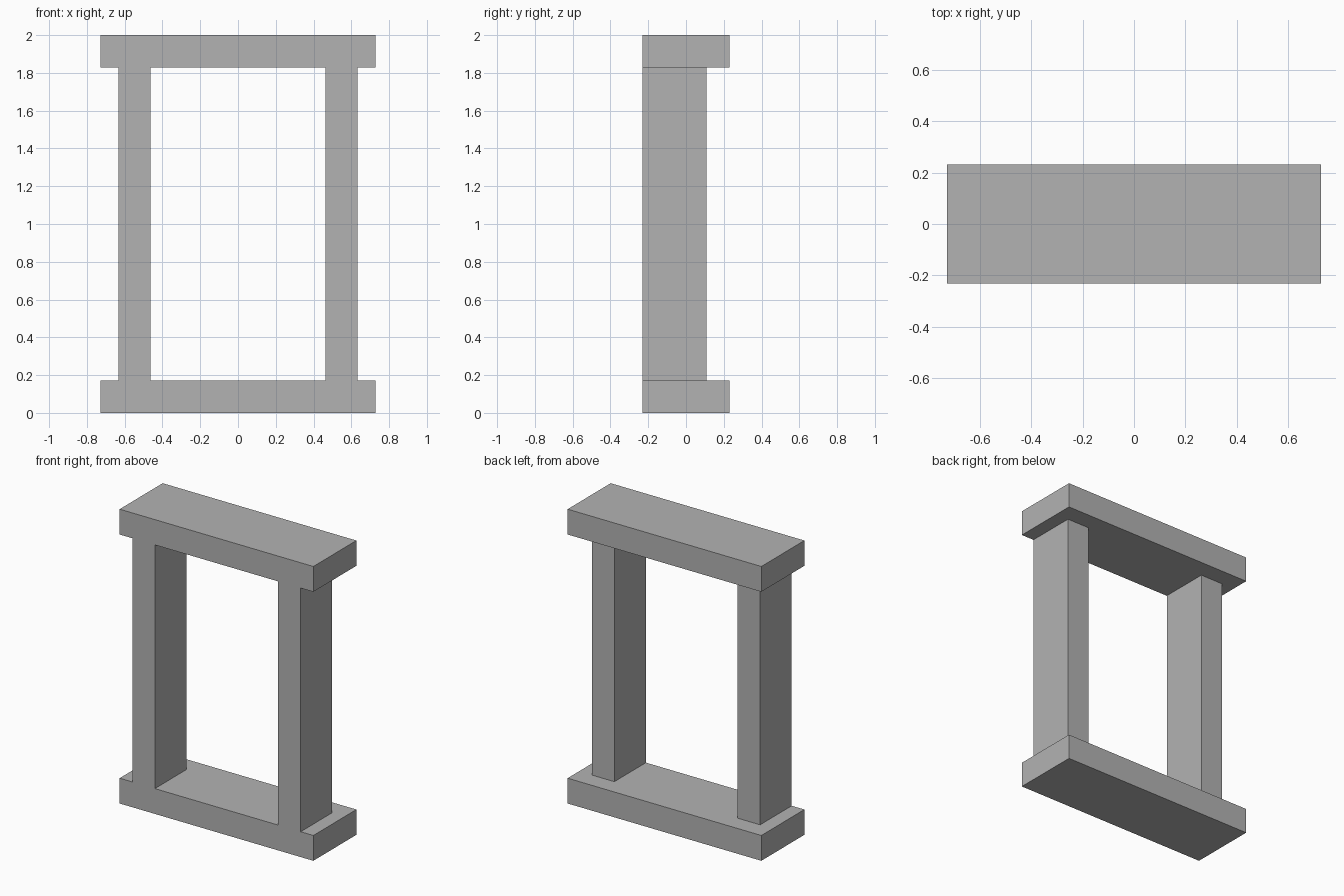
import bpy

# Remove the default cube only
cube = bpy.data.objects.get("Cube")
if cube:
    bpy.data.objects.remove(cube, do_unlink=True)

# Single plain grey
grey = bpy.data.materials.new("plain grey")
grey.use_nodes = True
colour = (0.45, 0.45, 0.45, 1)
grey.diffuse_color = colour
grey.node_tree.nodes["Principled BSDF"].inputs["Base Color"].default_value = colour


def box(name, low, high):
    """Add a flat-sided box spanning two opposite corners."""
    centre = [(a + b) / 2 for a, b in zip(low, high)]
    size = [b - a for a, b in zip(low, high)]
    bpy.ops.mesh.primitive_cube_add(size=1, location=centre)
    obj = bpy.context.object
    obj.name = obj.data.name = name
    for v in obj.data.vertices:
        v.co = [c * s for c, s in zip(v.co, size)]
    obj.data.materials.append(grey)
    return obj


HALF_W, HALF_D, HEIGHT = 0.728, 0.231, 2.0
SLAB = 0.172
POST_IN, POST_OUT, POST_BACK = 0.463, 0.633, 0.108

# Sill and lintel slabs
box("sill", (-HALF_W, -HALF_D, 0), (HALF_W, HALF_D, SLAB))
box("lintel", (-HALF_W, -HALF_D, HEIGHT - SLAB), (HALF_W, HALF_D, HEIGHT))

# Side posts, flush with the front of the slabs
for name, inner, outer in (("left_post", POST_IN, POST_OUT),
                           ("right_post", -POST_OUT, -POST_IN)):
    box(name, (inner, -HALF_D, SLAB), (outer, POST_BACK, HEIGHT - SLAB))
